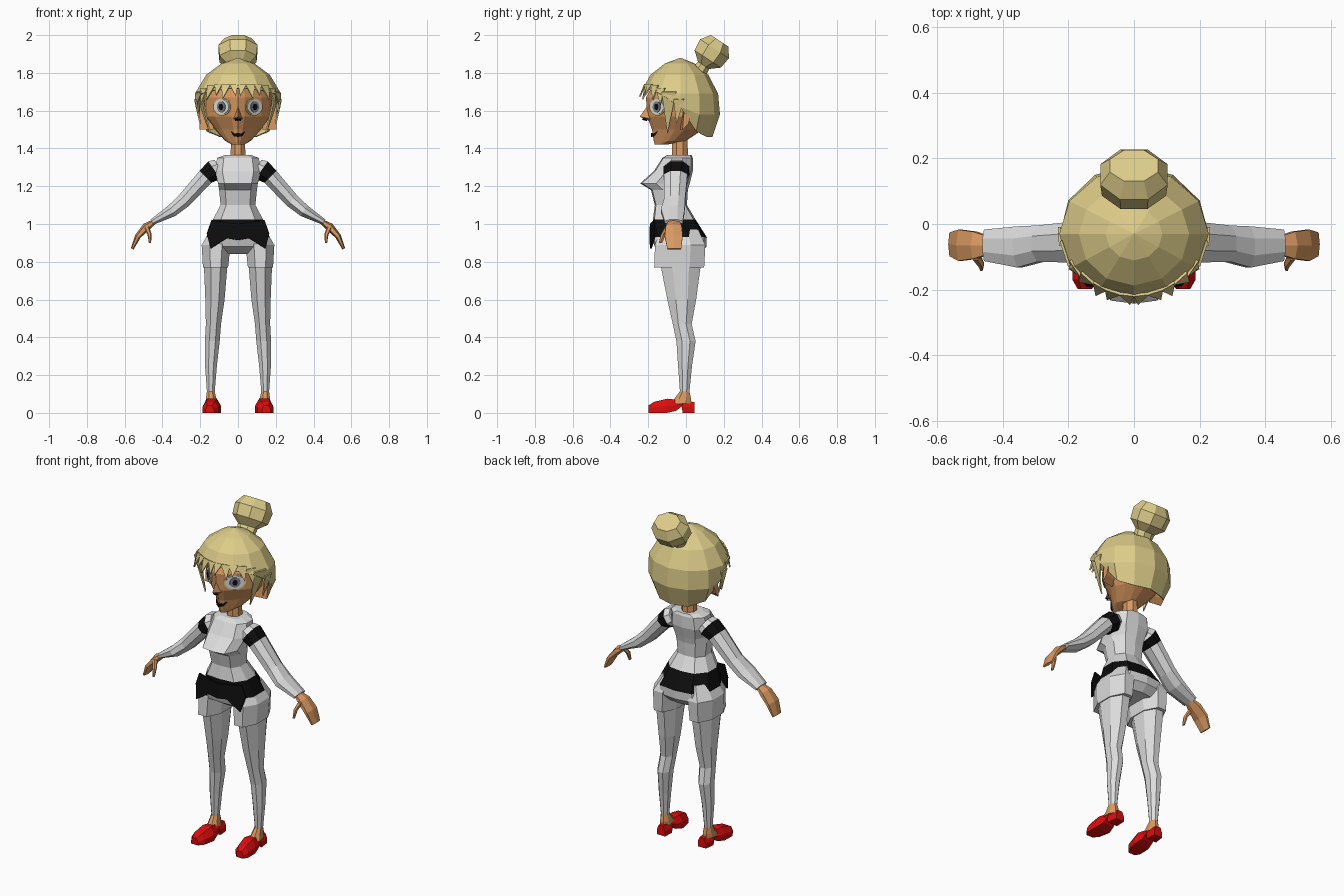
import bpy, bmesh, math
from mathutils import Vector

if "Cube" in bpy.data.objects:
    bpy.data.objects.remove(bpy.data.objects["Cube"])


def colour(name, rgb):
    m = bpy.data.materials.new(name)
    m.diffuse_color = (*rgb, 1)
    m.use_nodes = True
    m.node_tree.nodes["Principled BSDF"].inputs["Base Color"].default_value = m.diffuse_color
    return m


SKIN = colour("skin", (0.70, 0.32, 0.12))
HAIR = colour("blond hair", (0.72, 0.60, 0.25))
CLOTH = colour("pale cloth", (0.72, 0.72, 0.72))
BLACK = colour("black", (0.004, 0.004, 0.004))
RED = colour("red", (0.72, 0.004, 0.004))
WHITE = colour("eye white", (0.9, 0.9, 0.9))
IRIS = colour("grey iris", (0.22, 0.23, 0.28))


def build(name, verts, faces, mats, mirror=False, thick=0, offset=0, face_mats=None):
    bm = bmesh.new()
    vs = [bm.verts.new(v) for v in verts]
    for i, f in enumerate(faces):
        face = bm.faces.new([vs[k] for k in f])
        face.material_index = face_mats[i] if face_mats else 0
    bmesh.ops.remove_doubles(bm, verts=bm.verts, dist=0.0005)
    bmesh.ops.recalc_face_normals(bm, faces=bm.faces)
    me = bpy.data.meshes.new(name)
    bm.to_mesh(me)
    bm.free()
    for m in mats:
        me.materials.append(m)
    ob = bpy.data.objects.new(name, me)
    bpy.context.collection.objects.link(ob)
    if mirror:
        ob.modifiers.new("mirror", 'MIRROR')
    if thick:
        s = ob.modifiers.new("thickness", 'SOLIDIFY')
        s.thickness, s.offset = thick, offset
    return ob


def loft(name, rings, mats, mirror=False, bands=None):
    """Skin closed rings together and cap both ends; bands gives a material per segment."""
    n = len(rings[0])
    verts = [p for r in rings for p in r]
    faces, fm = [], []
    for j in range(len(rings) - 1):
        for i in range(n):
            k = (i + 1) % n
            faces.append((j * n + i, j * n + k, (j + 1) * n + k, (j + 1) * n + i))
            fm.append(bands[j] if bands else 0)
    faces += [tuple(range(n)), tuple(range(len(verts) - n, len(verts)))]
    fm += [fm[0], fm[-1]]
    return build(name, verts, faces, mats, mirror, face_mats=fm)


def circle(n):
    return [(math.sin(2 * math.pi * (i + .5) / n), -math.cos(2 * math.pi * (i + .5) / n)) for i in range(n)]


def whole(half):
    return half + [(-x, y) for x, y in reversed(half) if x > 0]


def level(section, z, rx, yf, yb, cx=0):
    """Horizontal ring reaching from yf to yb."""
    cy, ry = (yf + yb) / 2, (yb - yf) / 2
    return [Vector((cx + rx * x, cy + ry * y, z)) for x, y in section]


def tube(name, path, mats, mirror=True, n=6, bands=None):
    """Limb in the xz direction: path rows are x, y, z, half thickness, half depth."""
    rings = []
    for i, (x, y, z, t, d) in enumerate(path):
        a, b = path[max(i - 1, 0)], path[min(i + 1, len(path) - 1)]
        ax = Vector((b[0] - a[0], 0, b[2] - a[2])).normalized()
        p = Vector((-ax.z, 0, ax.x))
        rings.append([Vector((x, y, z)) + p * t * u + Vector((0, d * v, 0)) for u, v in circle(n)])
    return loft(name, rings, mats, mirror, bands)


BODY = whole([(0, -1), (.68, -.93), (1, -.35), (1, .35), (.62, .9), (0, 1)])
FACE = whole([(0, -1), (.2, -.9), (.7, -.42), (.92, -.1), (1, .25), (.8, .65), (.4, .93), (0, 1)])
OCT = circle(8)

# torso with belt band
torso = [(1.365, .07, -.10, .03), (1.35, .11, -.125, .036), (1.28, .122, -.17, .036), (1.215, .105, -.243, .02),
         (1.18, .10, -.185, .01), (1.10, .092, -.165, .005), (1.025, .132, -.175, .05),
         (.93, .168, -.182, .11), (.88, .18, -.165, .108), (.84, .10, -.10, .07)]
loft("torso", [level(BODY, *r) for r in torso], [CLOTH, BLACK], bands=[0, 0, 0, 0, 0, 0, 1, 0, 0])

# pointed belt front
build("belt_points", [(0, -.187, 1.0), (.14, -.165, 1.02), (.165, -.16, .95), (.145, -.186, .87),
                      (.06, -.19, .925), (0, -.19, .915)], [(0, 1, 2, 3, 4, 5)], [BLACK], True, .009)

# shorts legs and trouser legs
shorts = [(.97, .06, -.14, .07, .085), (.89, .078, -.17, .108, .116), (.77, .068, -.174, .102, .119)]
loft("shorts_leg", [level(OCT, z, rx * 1.06, f * 1.03, b * 1.05, cx) for z, rx, f, b, cx in shorts], [CLOTH], True)
legs = [(.79, .064, -.145, .088, .118), (.6, .052, -.105, .06, .122), (.47, .041, -.074, .034, .13),
        (.38, .04, -.055, .055, .136), (.25, .032, -.045, .035, .143), (.11, .021, -.034, .02, .144)]
loft("trouser_leg", [level(OCT, z, rx * 1.06, f, b, cx) for z, rx, f, b, cx in legs], [CLOTH], True)

# ankles and shoes
loft("ankle", [level(OCT, .05, .034, -.09, .03, .142), level(OCT, .075, .03, -.065, .03, .142),
               level(OCT, .115, .022, -.034, .02, .144)], [SKIN], True)
shoe = [(-.198, 0, .04, .022, .15), (-.17, 0, .058, .042, .146), (-.10, 0, .075, .048, .138),
        (-.05, .012, .07, .036, .138), (-.022, .035, .065, .033, .138), (-.018, 0, .063, .033, .138),
        (.044, 0, .058, .027, .136)]
SHOE = [(-1, 0), (1, 0), (1, .5), (.55, 1), (-.55, 1), (-1, .5)]
loft("shoe", [[Vector((cx + w * u, y, lo + (hi - lo) * v)) for u, v in SHOE] for y, lo, hi, w, cx in shoe],
     [RED], True)

# arms with dark shoulder patch
tube("arm", [(.10, -.05, 1.30, .05, .06), (.125, -.05, 1.285, .062, .075), (.172, -.055, 1.25, .048, .068),
             (.285, -.06, 1.125, .042, .06), (.35, -.07, 1.07, .036, .068), (.455, -.065, 1.01, .017, .052)],
     [CLOTH, BLACK], n=8, bands=[0, 1, 0, 0, 0])

# hands
tube("hand", [(.44, -.065, 1.015, .012, .03), (.485, -.065, .985, .022, .048), (.53, -.065, .935, .016, .055),
              (.56, -.062, .868, .008, .042)], [SKIN])
tube("thumb", [(.485, -.095, .985, .014, .018), (.468, -.12, .945, .011, .015), (.466, -.135, .90, .006, .01)], [SKIN])

# neck and head
loft("neck", [level(OCT, 1.33, .044, -.08, .015), level(OCT, 1.49, .038, -.075, .01)], [SKIN])
head = [(1.42, .03, -.165, -.10), (1.44, .068, -.171, 0), (1.5, .122, -.18, .09), (1.57, .176, -.205, .125),
        (1.67, .18, -.212, .135), (1.76, .14, -.16, .09)]
loft("head", [level(FACE, *r) for r in head], [SKIN])
build("nose", [(0, -.245, 1.568), (0, -.205, 1.625), (.026, -.185, 1.557), (-.026, -.185, 1.557), (0, -.185, 1.54)],
      [(0, 1, 2), (0, 3, 1), (0, 2, 4), (0, 4, 3), (1, 3, 4, 2)], [SKIN])
build("nostril", [(0, -.232, 1.556), (.016, -.214, 1.556), (.014, -.206, 1.547), (0, -.222, 1.549)],
      [(0, 1, 2, 3)], [BLACK], True, .004)
build("mouth", [(0, -.184, 1.481), (.021, -.17, 1.479), (.037, -.152, 1.49), (.022, -.17, 1.465), (0, -.184, 1.461)],
      [(0, 1, 3, 4), (1, 2, 3)], [BLACK], True, .005)

# layered eye plates lying on the slanted cheeks
n, u = Vector((.67, -.74, 0)), Vector((.74, .67, 0))
for name, w, h, mat, off in (("eye_rim", .062, .047, HAIR, .003), ("eyeball", .053, .04, WHITE, .006),
                             ("iris", .03, .03, IRIS, .009), ("pupil", .014, .017, BLACK, .012)):
    c = Vector((.083, -.149, 1.62)) + n * off
    build(name, [c + u * w * a + Vector((0, 0, h * b)) for a, b in circle(12)], [tuple(range(12))],
          [mat], True, .003)

# ears
loft("ear", [[Vector((x, y + s * yo, z)) for y, z in ((-.03, 1.5), (.0, 1.53), (.035, 1.64), (-.02, 1.63))]
             for x, s, yo in ((.13, 0, 0), (.205, 1, .012))], [SKIN], True)

# hair: dome whose hem height depends on the angle from the front
PROFILE = [(1.88, 0), (1.85, .38), (1.79, .74), (1.69, 1), (1.58, .92), (1.46, .58)]


def hair_point(deg, z, grow=1.0):
    a = math.radians(deg)
    for (z0, s0), (z1, s1) in zip(PROFILE, PROFILE[1:]):
        if z >= z1:
            break
    s = s0 + (s1 - s0) * (z0 - z) / (z0 - z1)
    s += .27 * (1 - math.cos(a)) / 2 * max(0, 1.69 - z) / .23
    depth = .213 if math.cos(a) > 0 else .2
    return Vector((.228 * s * grow * math.sin(a), -.03 - depth * s * grow * math.cos(a), z))


HEM = {0: 1.72, 30: 1.715, 60: 1.69, 90: 1.62, 120: 1.49, 150: 1.46, 180: 1.46}
cols = range(0, 360, 30)
verts, faces, rows = [], [], len(PROFILE)
for d in cols:
    hem = HEM[min(d, 360 - d)]
    verts += [hair_point(d, max(z, hem)) for z, _ in PROFILE]
bm_faces = [(c * rows + r, c * rows + r + 1, (c + 1) % 12 * rows + r + 1, (c + 1) % 12 * rows + r)
            for c in range(12) for r in range(rows - 1)]
# keep only faces that do not collapse at the crown or the hem
uniq, index = [], {}
for v in verts:
    key = tuple(round(k, 4) + 0.0 for k in v)
    if key not in index:
        index[key] = len(uniq)
        uniq.append(v)
for f in bm_faces:
    ids = list(dict.fromkeys(index[tuple(round(k, 4) + 0.0 for k in verts[i])] for i in f))
    if len(ids) > 2:
        faces.append(ids)
build("hair_cap", uniq, faces, [HAIR], thick=.008, offset=-1)

# fringe teeth and side locks: start angle, end angle, tip angle, top, tip height
LOCKS = [(0, 13, 3, 1.74, 1.675), (11, 26, 21, 1.74, 1.66), (24, 38, 30, 1.74, 1.68), (36, 52, 47, 1.735, 1.655),
         (50, 66, 60, 1.72, 1.63), (62, 84, 64, 1.70, 1.48), (80, 96, 84, 1.66, 1.53)]
for a0, a1, tip, top, low in LOCKS:
    build("hair_lock", [hair_point(a0, top, 1.01), hair_point(a1, top, 1.01), hair_point(tip, low, 1.02)],
          [(0, 1, 2)], [HAIR], True, .008)

# bun on a short stem
axis, side = Vector((0, .55, .835)), Vector((0, .835, -.55))
bun = [(0, .05, .045), (.06, .058, .036), (.10, .10, .085), (.165, .105, .093), (.215, .075, .058)]
loft("hair_bun", [[Vector((0, .06, 1.79)) + axis * t + Vector((rx * 1.06 * a, 0, 0)) + side * ry * b * 1.06
                   for a, b in OCT] for t, rx, ry in bun], [HAIR])
